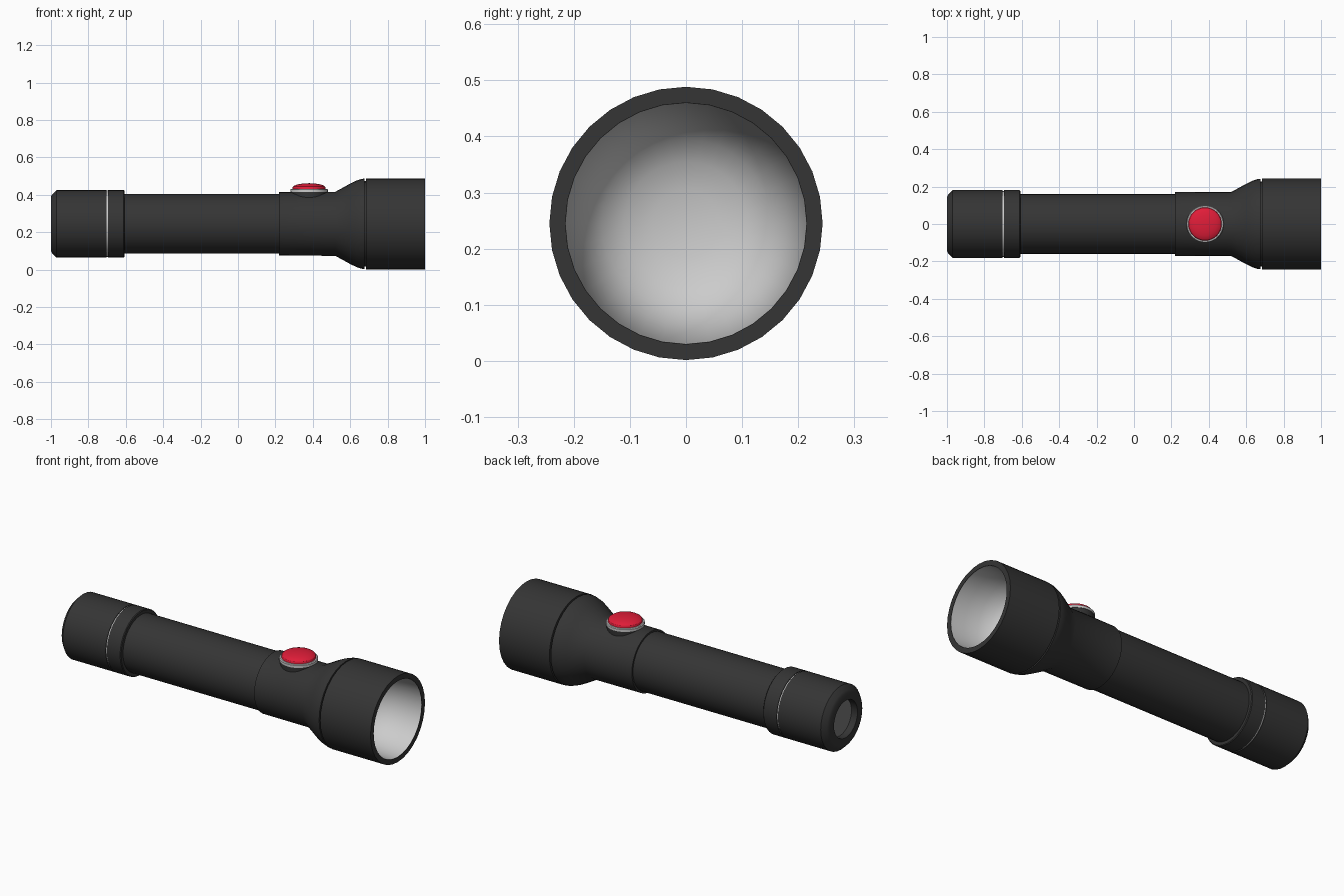
import bpy, math
from mathutils import Vector

if "Cube" in bpy.data.objects:
    bpy.data.objects.remove(bpy.data.objects["Cube"])

CZ = 0.245   # height of the torch axis
SEG = 32


def material(name, rgb):
    m = bpy.data.materials.new(name)
    m.diffuse_color = (*rgb, 1)
    m.use_nodes = True
    m.node_tree.nodes["Principled BSDF"].inputs["Base Color"].default_value = m.diffuse_color
    return m


BLACK = material("black_plastic", (0.035, 0.035, 0.035))
RED = material("red_button", (0.75, 0.012, 0.04))
SILVER = material("silver", (0.6, 0.6, 0.6))
GREY = material("grey_glass", (0.2, 0.2, 0.2))


def lathe(name, profile, mat, origin=(0, 0, CZ), upright=False, closed=False):
    """Spin (along, radius) points about the x axis, or about z if upright."""
    verts, rings, faces = [], [], []
    for a, r in profile:
        ring = []
        for i in range(1 if r == 0 else SEG):
            t = 2 * math.pi * i / SEG
            c, s = r * math.cos(t), r * math.sin(t)
            ring.append(len(verts))
            verts.append(Vector((c, s, a) if upright else (a, c, s)))
        rings.append(ring)
    pairs = list(zip(rings, rings[1:]))
    if closed:
        pairs.append((rings[-1], rings[0]))
    for p, q in pairs:
        for i in range(SEG):
            j = (i + 1) % SEG
            f = [p[i % len(p)], q[i % len(q)], q[j % len(q)], p[j % len(p)]]
            f = list(dict.fromkeys(f))
            if len(f) > 2:
                faces.append(f[::-1])
    me = bpy.data.meshes.new(name)
    me.from_pydata(verts, [], faces)
    me.materials.append(mat)
    ob = bpy.data.objects.new(name, me)
    ob.location = origin
    bpy.context.collection.objects.link(ob)
    bpy.ops.object.select_all(action='DESELECT')
    ob.select_set(True)
    bpy.context.view_layer.objects.active = ob
    if upright:   # opposite handedness, so turn the faces round
        me.flip_normals()
        me.flip_normals()
    bpy.ops.object.mode_set(mode='EDIT')
    bpy.ops.mesh.select_all(action='SELECT')
    if closed or (profile[0][1] == 0 and profile[-1][1] == 0):
        bpy.ops.mesh.normals_make_consistent(inside=False)
    bpy.ops.object.mode_set(mode='OBJECT')
    bpy.ops.object.shade_smooth_by_angle(angle=math.radians(30))
    return ob


# Tail cap with a chamfered end and a shallow recess
lathe("tail_cap", [(-0.96, 0), (-0.96, 0.105), (-1, 0.105), (-1, 0.145), (-0.993, 0.158),
                   (-0.97, 0.181), (-0.702, 0.181), (-0.702, 0)], BLACK)
lathe("tail_window", [(-0.963, 0), (-0.963, 0.104), (-0.955, 0.104), (-0.955, 0)], GREY)
lathe("tail_seal_ring", [(-0.705, 0.15), (-0.705, 0.177), (-0.692, 0.177), (-0.692, 0.15)],
      SILVER, closed=True)
lathe("tail_collar", [(-0.694, 0), (-0.694, 0.181), (-0.612, 0.181), (-0.608, 0.177),
                      (-0.608, 0)], BLACK)

# Handle tube
lathe("handle", [(-0.62, 0), (-0.62, 0.16), (0.23, 0.16), (0.23, 0)], BLACK)

# Switch collar flaring into the neck, then the groove under the head
lathe("neck", [(0.22, 0), (0.22, 0.17), (0.52, 0.171), (0.60, 0.215), (0.635, 0.232),
               (0.66, 0.24), (0.677, 0.242), (0.677, 0.228), (0.69, 0.228), (0.69, 0)], BLACK)

# Hollow head shell
lathe("head", [(0.685, 0.215), (0.685, 0.2435), (1, 0.2435), (1, 0.215)], BLACK, closed=True)

# Concave reflector bowl, with its face towards the open end
bowl = [(0.998, 0.215), (0.92, 0.211), (0.84, 0.2), (0.78, 0.18), (0.74, 0.15),
        (0.715, 0.11), (0.702, 0.06), (0.698, 0)]
lathe("reflector", bowl + [(0.692, 0), (0.692, 0.21)], SILVER, closed=True)

# Push button on top: boss, bezel ring and red dome
at = (0.38, 0, 0)
lathe("button_boss", [(0.34, 0), (0.34, 0.095), (0.424, 0.098), (0.424, 0)], BLACK, at, True)
lathe("button_bezel", [(0.415, 0.085), (0.415, 0.1), (0.428, 0.1), (0.432, 0.096),
                       (0.432, 0.085)], SILVER, at, True, True)
dome = [(0.438 + 0.024 * math.sin(t), 0.089 * math.cos(t))
        for t in (k * math.pi / 12 for k in range(6))]
lathe("button", [(0.41, 0), (0.41, 0.089)] + dome + [(0.462, 0)], RED, at, True)
